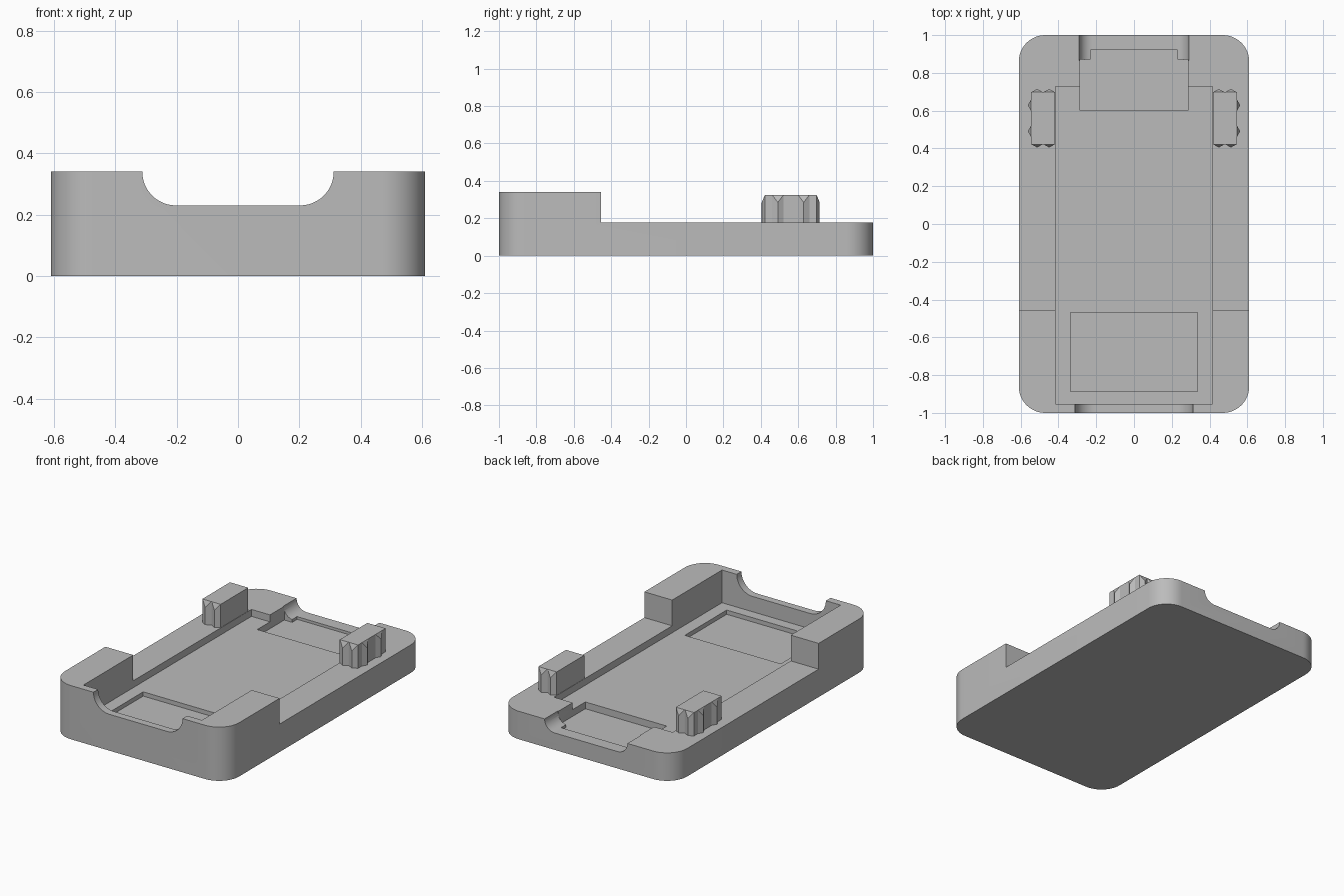
import bpy
import bmesh
from math import cos, sin, pi, radians
from mathutils import Matrix, Vector

cube = bpy.data.objects.get("Cube")
if cube:
    bpy.data.objects.remove(cube, do_unlink=True)

GREY = (0.5, 0.5, 0.5, 1.0)
plastic = bpy.data.materials.new("grey_plastic")
plastic.use_nodes = True
plastic.diffuse_color = GREY
for node in plastic.node_tree.nodes:
    if node.type == "BSDF_PRINCIPLED":
        node.inputs["Base Color"].default_value = GREY

DECK, TOP, FLOOR = 0.177, 0.34, 0.133


def new_object(name, bm):
    bmesh.ops.recalc_face_normals(bm, faces=bm.faces)
    mesh = bpy.data.meshes.new(name)
    bm.to_mesh(mesh)
    bm.free()
    mesh.materials.append(plastic)
    obj = bpy.data.objects.new(name, mesh)
    bpy.context.collection.objects.link(obj)
    return obj


def add_prism(bm, points, offset):
    """Extrude a closed outline along an offset vector."""
    offset = Vector(offset)
    low = [bm.verts.new(p) for p in points]
    high = [bm.verts.new(Vector(p) + offset) for p in points]
    bm.faces.new(low)
    bm.faces.new(high)
    for i in range(len(low)):
        j = (i + 1) % len(low)
        bm.faces.new((low[i], low[j], high[j], high[i]))
    return low, high


def add_box(bm, x0, x1, y0, y1, z0, z1):
    corners = [(x0, y0, z0), (x1, y0, z0), (x1, y1, z0), (x0, y1, z0)]
    return add_prism(bm, corners, (0, 0, z1 - z0))


def arc(cx, cy, r, start, end, steps=12):
    angles = [radians(start + (end - start) * i / steps) for i in range(steps + 1)]
    return [(cx + r * cos(a), cy + r * sin(a)) for a in angles]


def carve(target, bm):
    """Cut a shape out of the target and discard the cutter."""
    cutter = new_object("cutter", bm)
    cutter.hide_render = True
    mod = target.modifiers.new("carve", "BOOLEAN")
    mod.operation = "DIFFERENCE"
    mod.solver = "EXACT"
    mod.object = cutter
    bpy.context.view_layer.objects.active = target
    bpy.ops.object.modifier_apply(modifier=mod.name)
    bpy.data.objects.remove(cutter, do_unlink=True)


def carve_box(target, half_width, y0, y1, z0):
    bm = bmesh.new()
    add_box(bm, -half_width, half_width, y0, y1, z0, 0.6)
    carve(target, bm)


def carve_notch(target, half_width, radius, y0, y1, z0):
    """Open-topped notch with rounded lower corners."""
    inner = half_width - radius
    outline = arc(-inner, z0 + radius, radius, 180, 270)
    outline += arc(inner, z0 + radius, radius, 270, 360)
    outline += [(half_width, 0.6), (-half_width, 0.6)]
    bm = bmesh.new()
    add_prism(bm, [(x, y0, z) for x, z in outline], (0, y1 - y0, 0))
    carve(target, bm)


# Tray body with rounded upright corners
W, L, R = 0.61, 1.0, 0.14
outline = []
for n, (sx, sy) in enumerate(((1, 1), (-1, 1), (-1, -1), (1, -1))):
    outline += arc(sx * (W - R), sy * (L - R), R, 90 * n, 90 * n + 90)
body = bmesh.new()
add_prism(body, [(x, y, 0) for x, y in outline], (0, 0, TOP))
tray = new_object("tray_body", body)

# Lower deck behind the raised front
carve_box(tray, 0.8, -0.455, 1.2, DECK)
# Main pocket and shallow floor recess
carve_box(tray, 0.415, -0.953, 0.727, FLOOR)
carve_box(tray, 0.336, -0.887, -0.468, FLOOR - 0.027)
# Stepped connector recess at the back
carve_box(tray, 0.285, 0.6, 0.87, 0.09)
carve_box(tray, 0.23, 0.8, 0.92, 0.09)
# Rounded openings in the end walls
carve_notch(tray, 0.29, 0.07, 0.866, 1.2, 0.107)
carve_notch(tray, 0.312, 0.11, -1.2, -0.94, 0.23)

# Ribbed posts on both sides of the deck
PX, PY, POST_TOP = 0.481, 0.56, 0.325
HX, HY, SPIKE = 0.064, 0.138, 0.017


def add_rib(bm, base, out):
    """Triangular upright rib whose ridge slopes back into the post at the top."""
    out = Vector(out)
    along = Vector((-out.y, out.x, 0)) * 0.03
    base = Vector(base)
    points = [base - along, base + out * SPIKE, base + along]
    low, high = add_prism(bm, points, (0, 0, POST_TOP - DECK))
    high[1].co.z -= 0.04


for side, name in ((1, "left_post"), (-1, "right_post")):
    bm = bmesh.new()
    add_box(bm, PX - HX, PX + HX, PY - HY, PY + HY, DECK - 0.01, POST_TOP)
    for step in (-1, 1):
        add_rib(bm, (PX + HX, PY + step * 0.069, DECK), (1, 0, 0))
        for end in (-1, 1):
            add_rib(bm, (PX + step * 0.032, PY + end * HY, DECK), (0, end, 0))
    bmesh.ops.transform(bm, matrix=Matrix.Diagonal((side, 1, 1, 1)), verts=bm.verts)
    new_object(name, bm)

# Smooth the rounded corners, keep the edges crisp
bpy.ops.object.select_all(action="DESELECT")
tray.select_set(True)
bpy.context.view_layer.objects.active = tray
bpy.ops.object.shade_smooth_by_angle(angle=radians(30))
